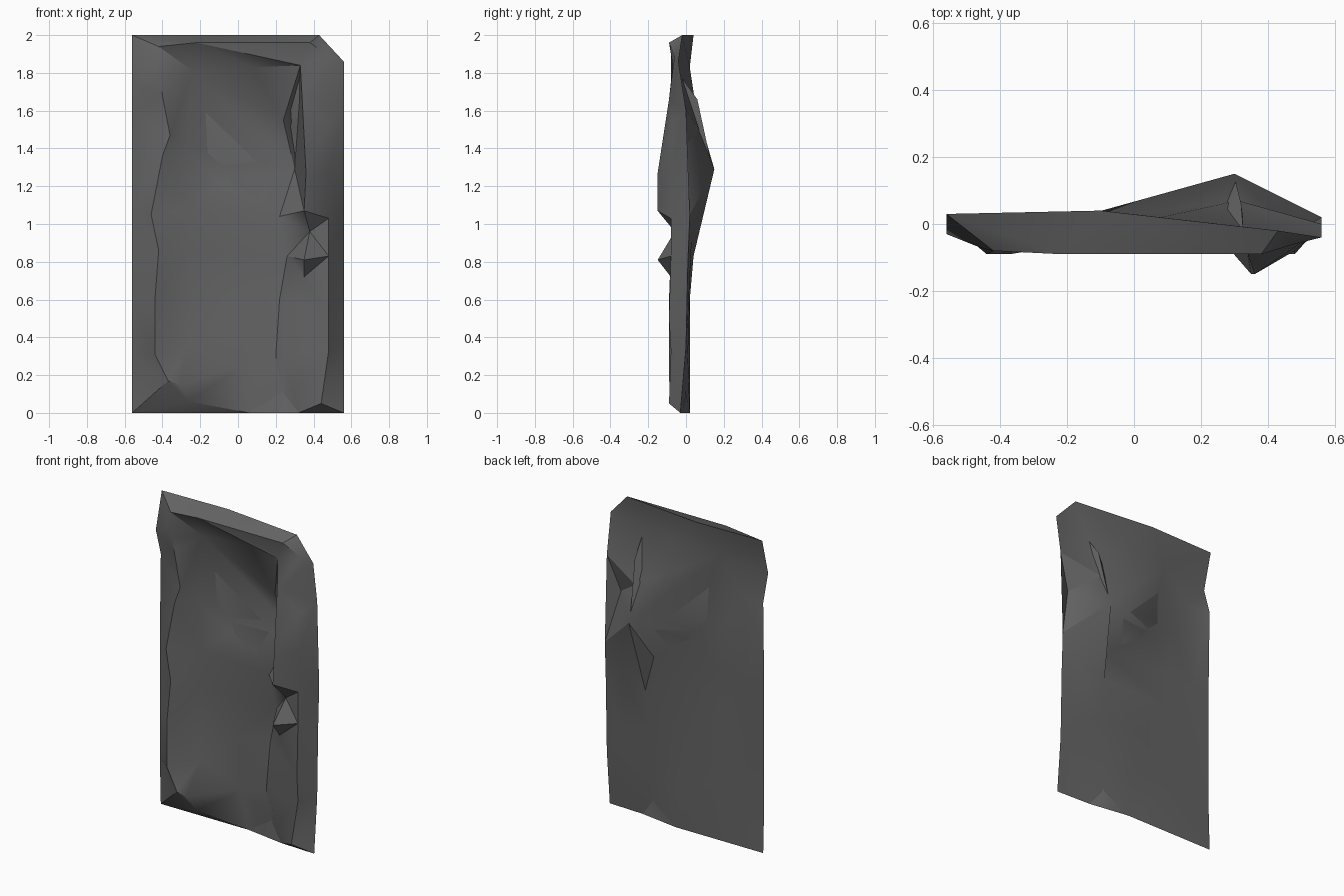
import bpy
from mathutils import Vector
from mathutils.geometry import delaunay_2d_cdt

if "Cube" in bpy.data.objects:
    bpy.data.objects.remove(bpy.data.objects["Cube"], do_unlink=True)

# Plain dark grey surface
grey = bpy.data.materials.new("dark_grey")
grey.use_nodes = True
colour = (0.13, 0.13, 0.13, 1)
grey.diffuse_color = colour
shader = grey.node_tree.nodes["Principled BSDF"]
shader.inputs["Base Color"].default_value = colour


def build_sheet(name, paths, faces_back):
    """Triangulate a crumpled sheet along its crease paths (in hundredths)."""
    points, lookup, creases = [], {}, []
    for path in paths:
        ids = []
        for x, y, z in path:
            if (x, z) not in lookup:
                lookup[x, z] = len(points)
                points.append(Vector((x, y, z)) / 100)
            ids.append(lookup[x, z])
        creases.extend(zip(ids, ids[1:]))

    # Triangulate the outline seen face on, then restore the depth
    flat = [Vector((p.x, p.z)) for p in points]
    result = delaunay_2d_cdt(flat, creases, [], 0, 0.0001)
    verts = []
    for place, sources in zip(result[0], result[3]):
        if sources:
            nearest = points[sources[0]]
        else:
            nearest = min(points, key=lambda p: (Vector((p.x, p.z)) - place).length)
        verts.append((place.x, nearest.y, place.y))
    faces = [list(face) for face in result[2]]
    if faces_back:
        faces = [face[::-1] for face in faces]

    mesh = bpy.data.meshes.new(name)
    mesh.from_pydata(verts, [], faces)
    mesh.update()
    mesh.materials.append(grey)
    sheet = bpy.data.objects.new(name, mesh)
    bpy.context.collection.objects.link(sheet)

    # Soft shading with sharp folds
    bpy.ops.object.select_all(action="DESELECT")
    sheet.select_set(True)
    bpy.context.view_layer.objects.active = sheet
    bpy.ops.object.shade_smooth_by_angle(angle=0.6)


# Outer border shared by the front and back of the door
border = [(-56, 2, 0), (6, 2, 0), (32, -2, 0), (56, -3, 0),
          (56, 0, 35), (56, 1, 80), (56, 2, 105), (56, 0, 160),
          (56, -4, 186), (43, -2, 200), (-10, 4, 200), (-56, 3, 200),
          (-56, -3, 177), (-56, 2, 160), (-56, 1, 105), (-56, 1, 60),
          (-56, 1, 31), (-56, 2, 0)]

# Corners where creases meet on the front
top_middle = (-22, -9, 196)
top_right = (33, -7, 184)
ridge_corner = (-41, -8, 178)
panel_corner = (-24, -1, 181)
deep_dent = (30, 14, 129)
dent_foot = (22, 0, 104)
slit_end = (26, 2, 83)
bulge_foot = (35, -15, 107)
lower_bulge = (35, -15, 81)
notch_side = (48, -8, 103)
stile_ridge = (48, -9, 50)

# Raised ridge of the stile on the low x side
low_stile = [top_middle, (-42, -8, 194), (-46, -7, 183), ridge_corner,
             (-40, -7, 168), (-36, -7, 147), (-40, -7, 136), (-46, -7, 105),
             (-42, -8, 86), (-44, -9, 60), (-44, -9, 31), (-37, -9, 17),
             (-31, -8, 15), (-26, -4, 6)]

# Top rail with its undercut
top_rail = [
    [top_middle, (38, -9, 196), (48, -6, 189)],
    [top_middle, top_right],
    [ridge_corner, panel_corner, (8, 1, 183), top_right],
]

# Sunken panel with its torn corner
panel = [
    [panel_corner, (-28, -1, 140), (-25, -1, 108), (-25, -1, 86), (-26, -1, 37)],
    [top_right, (24, 3, 155), (32, 6, 166), top_right],
    [(32, 6, 166), deep_dent, dent_foot, slit_end, (22, 1, 60), (20, 0, 30),
     (24, 0, 10), (6, 2, 0)],
    [panel_corner, deep_dent],
    [(-8, 1, 122), dent_foot],
    [(0, 0, 60), (2, 0, 25)],
]

# Crumpled stile on the high x side, with a notch between two bulges
high_stile = [
    [top_right, (34, -9, 166), (36, -15, 127), bulge_foot, notch_side],
    [dent_foot, bulge_foot],
    [dent_foot, (38, -6, 96), notch_side],
    [slit_end, lower_bulge, (48, -8, 83), stile_ridge, (48, -8, 33), (44, -9, 5)],
    [lower_bulge, (35, -8, 72), stile_ridge],
    [slit_end, (27, -3, 60), (24, -3, 30), (29, -4, 11)],
    [(48, -7, 154), (48, -8, 128)],
]
build_sheet("door_front", [border, low_stile] + top_rail + panel + high_stile, False)

# Nearly flat back, pushed out to a point at the dent
back_corner = (-24, 0, 181)
back_tear = (33, -4, 183)
back_point = (30, 15, 129)
back_foot = (22, 1, 104)
back_slit = (26, 4, 83)
back_folds = [
    [back_corner, (8, 2, 183), back_tear, (31, 7, 150), back_point, back_slit,
     (26, 2, 60), (23, 1, 30)],
    [back_corner, back_point, back_foot, back_slit],
    [back_point, (48, -3, 138), (31, 7, 150)],
    [back_corner, (-28, 1, 140), (-25, 1, 108), (-25, 1, 86), (-26, 1, 37)],
    [back_foot, (-8, 3, 130)],
    [back_slit, (-25, 1, 86)],
    [(0, 2, 60), (2, 2, 25)],
    [(44, 3, 92), (44, 1, 50)],
    [(-42, -1, 160), (-44, 1, 105)],
]
build_sheet("door_back", [border] + back_folds, True)
